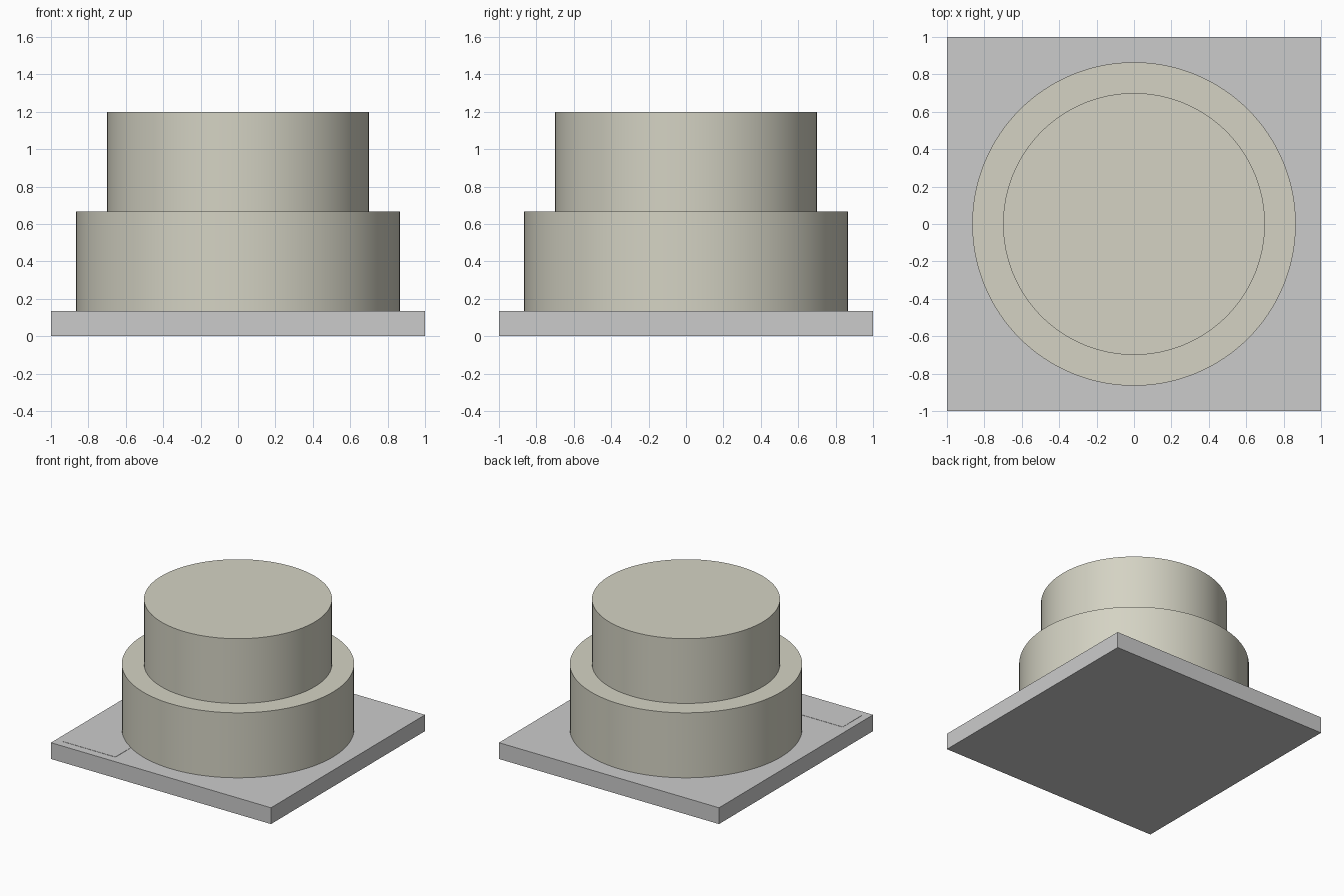
import bpy

if "Cube" in bpy.data.objects:
    bpy.data.objects.remove(bpy.data.objects["Cube"])

BOARD_TOP = 0.134
TIER_SPLIT = 0.668
TOP = 1.2


def material(name, color):
    mat = bpy.data.materials.new(name)
    mat.diffuse_color = color
    mat.use_nodes = True
    mat.node_tree.nodes["Principled BSDF"].inputs["Base Color"].default_value = mat.diffuse_color
    return mat


def box(name, x0, x1, y0, y1, z0, z1):
    bpy.ops.mesh.primitive_cube_add(
        size=1, location=((x0 + x1) / 2, (y0 + y1) / 2, (z0 + z1) / 2))
    obj = bpy.context.object
    obj.name = name
    obj.scale = (x1 - x0, y1 - y0, z1 - z0)
    bpy.ops.object.transform_apply(location=False, rotation=False, scale=True)
    return obj


def tier(name, radius, z0, z1, mat):
    bpy.ops.mesh.primitive_cylinder_add(
        vertices=128, radius=radius, depth=z1 - z0, location=(0, 0, (z0 + z1) / 2))
    obj = bpy.context.object
    obj.name = name
    obj.data.materials.append(mat)
    bpy.ops.object.shade_smooth_by_angle()
    return obj


# Square base board
box("cake_board", -1, 1, -1, 1, 0, BOARD_TOP)

# Two stacked round tiers
icing = material("icing", (0.66, 0.65, 0.55, 1))
tier("lower_tier", 0.865, BOARD_TOP, TIER_SPLIT, icing)
tier("upper_tier", 0.70, TIER_SPLIT, TOP, icing)

# Thin blank label lying on the front left corner of the board
box("label_plate", -0.94, -0.46, -0.935, -0.692, BOARD_TOP, BOARD_TOP + 0.002)
